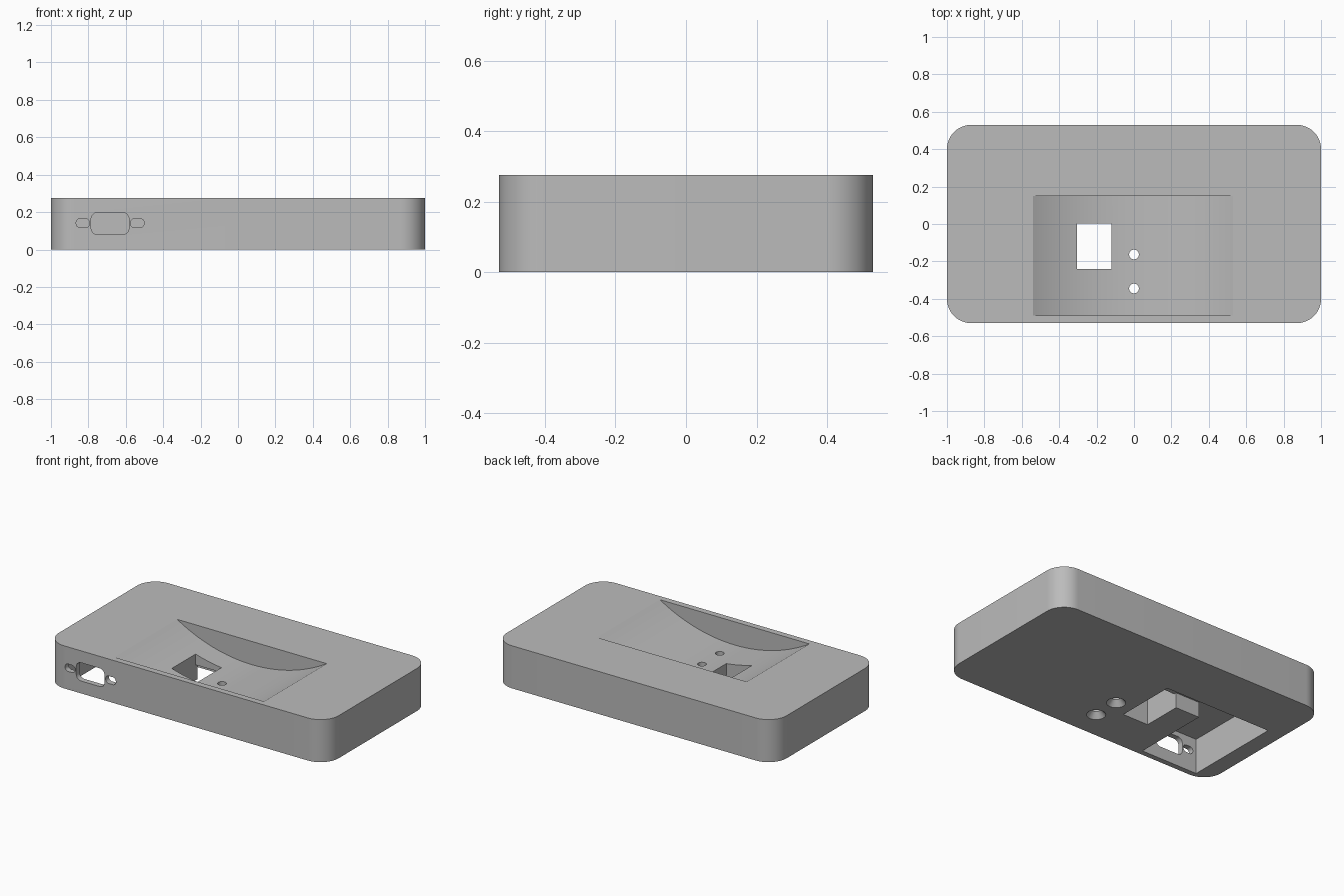
import bpy, bmesh, math
from mathutils import Matrix

cube = bpy.data.objects.get("Cube")
if cube:
    bpy.data.objects.remove(cube, do_unlink=True)

HEIGHT = 0.275

grey = bpy.data.materials.new("light grey")
grey.use_nodes = True
colour = (0.5, 0.5, 0.5, 1)
grey.diffuse_color = colour
grey.node_tree.nodes["Principled BSDF"].inputs["Base Color"].default_value = colour


def add_object(name, bm):
    bmesh.ops.recalc_face_normals(bm, faces=bm.faces)
    mesh = bpy.data.meshes.new(name)
    bm.to_mesh(mesh)
    bm.free()
    mesh.materials.append(grey)
    obj = bpy.data.objects.new(name, mesh)
    bpy.context.collection.objects.link(obj)
    return obj


def rounded_slab(name, u, v, depth, radius, upright=False, steps=12):
    """Rounded rectangle over ranges u and v, extruded over the depth range."""
    bm = bmesh.new()
    corners = [(u[1], v[1], -1, -1), (u[0], v[1], 1, -1),
               (u[0], v[0], 1, 1), (u[1], v[0], -1, 1)]
    ring = []
    for i, (cu, cv, su, sv) in enumerate(corners):
        for k in range(steps + 1):
            a = math.pi / 2 * (i + k / steps)
            p = cu + radius * (su + math.cos(a))
            q = cv + radius * (sv + math.sin(a))
            ring.append(bm.verts.new((p, depth[0], q) if upright else (p, q, depth[0])))
    bmesh.ops.remove_doubles(bm, verts=ring, dist=0.0001)
    face = bm.faces.new(list(v for v in ring if v.is_valid))
    side = bmesh.ops.extrude_face_region(bm, geom=[face])["geom"]
    shift = depth[1] - depth[0]
    bmesh.ops.translate(bm, verts=[g for g in side if isinstance(g, bmesh.types.BMVert)],
                        vec=(0, shift, 0) if upright else (0, 0, shift))
    return add_object(name, bm)


def box(name, x, y, z):
    bm = bmesh.new()
    bmesh.ops.create_cube(bm, size=1)
    for vert in bm.verts:
        vert.co = [r[0] if c < 0 else r[1] for c, r in zip(vert.co, (x, y, z))]
    return add_object(name, bm)


def cone(name, r1, r2, length, matrix, segments=32):
    bm = bmesh.new()
    bmesh.ops.create_cone(bm, cap_ends=True, segments=segments, radius1=r1,
                          radius2=r2, depth=length, matrix=matrix)
    return add_object(name, bm)


# Main block with rounded vertical corners
body = rounded_slab("case_body", (-1, 1), (-0.53, 0.53), (0, HEIGHT), 0.13, steps=16)

# Shallow cylindrical dish in the top
half, depth = 0.535, 0.15
radius = (half ** 2 + depth ** 2) / (2 * depth)
place = Matrix.Translation((-0.005, -0.17, HEIGHT - depth + radius)) @ Matrix.Rotation(math.pi / 2, 4, "X")
cutters = [cone("dish_cutter", radius, radius, 0.64, place, 180)]

# Sensor window, cable channel and connector pocket, open underneath
cutters += [
    box("window_cutter", (-0.305, -0.12), (-0.24, 0.003), (-0.1, 0.4)),
    box("channel_cutter", (-0.6, -0.12), (0.02, 0.16), (-0.1, 0.1)),
    box("window_back_cutter", (-0.305, -0.12), (-0.1, 0.09), (-0.1, 0.1)),
    box("pocket_cutter", (-0.89, -0.48), (-0.495, 0.16), (-0.1, 0.23)),
]

# Connector port and its two fixing slots in the front wall
for name, u, v, r in (("port", (-0.785, -0.583), (0.08, 0.198), 0.035),
                      ("outer_slot", (-0.865, -0.794), (0.117, 0.165), 0.022),
                      ("inner_slot", (-0.575, -0.502), (0.117, 0.165), 0.022)):
    cutters.append(rounded_slab(name + "_cutter", u, v, (-0.6, -0.45), r, True))

# Countersunk screw holes through the dish
for y in (-0.163, -0.345):
    cutters.append(cone("screw_cutter", 0.026, 0.026, 0.6, Matrix.Translation((0, y, 0.1))))
    cutters.append(cone("countersink_cutter", 0.075, 0.025, 0.06, Matrix.Translation((0, y, 0.008))))

# Carve everything out, then discard the cutters
bpy.context.view_layer.objects.active = body
for cutter in cutters:
    cutter.hide_render = True
    mod = body.modifiers.new(cutter.name, "BOOLEAN")
    mod.operation = "DIFFERENCE"
    mod.solver = "EXACT"
    mod.object = cutter
    bpy.ops.object.modifier_apply(modifier=mod.name)
    bpy.data.objects.remove(cutter, do_unlink=True)

bpy.ops.object.select_all(action="DESELECT")
body.select_set(True)
bpy.ops.object.shade_smooth_by_angle(angle=math.radians(30))
